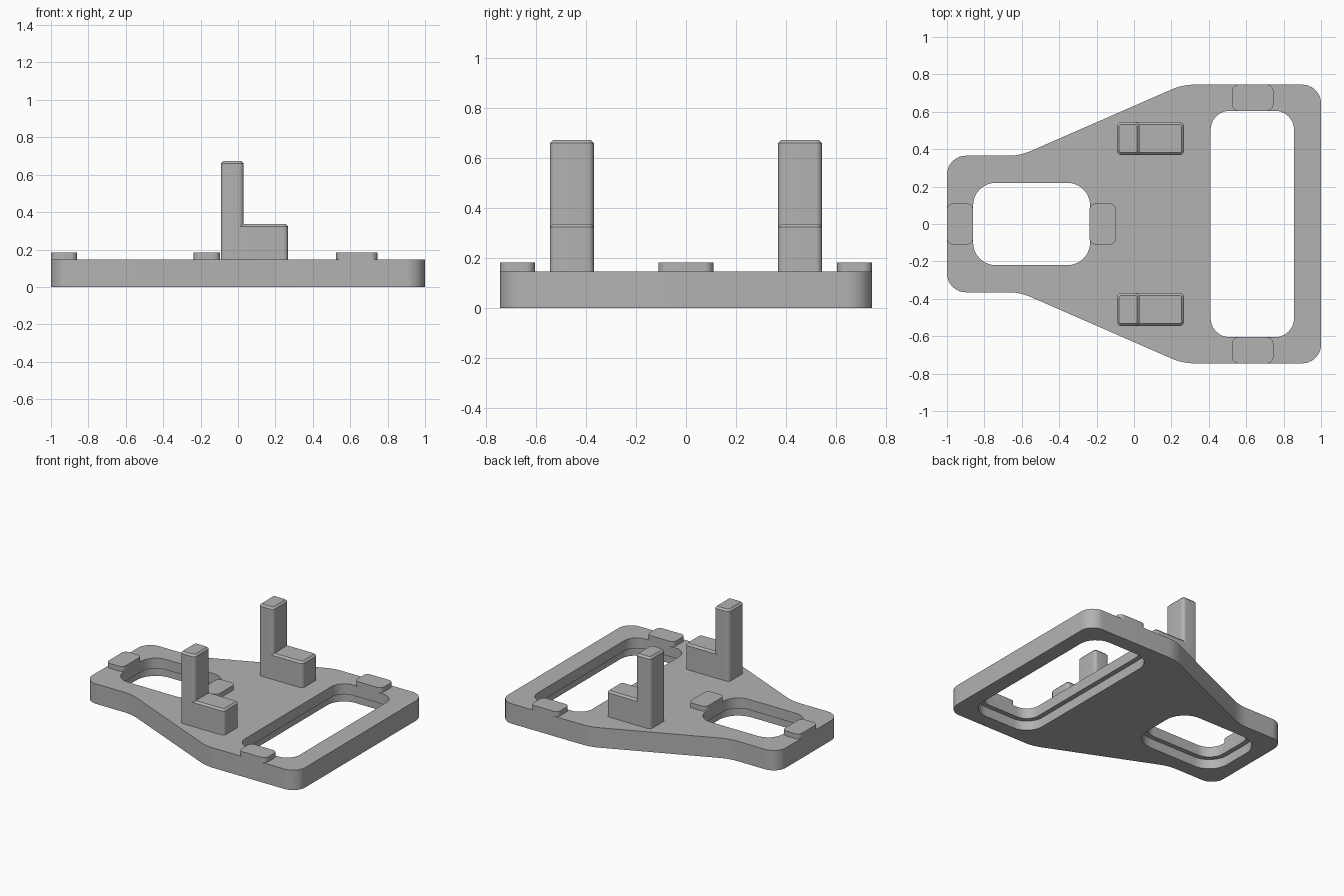
import bpy, bmesh, math
from mathutils import Vector

if "Cube" in bpy.data.objects:
    bpy.data.objects.remove(bpy.data.objects["Cube"])

grey = bpy.data.materials.new("plain grey")
grey.use_nodes = True
grey.diffuse_color = (0.45, 0.45, 0.45, 1)
grey.node_tree.nodes["Principled BSDF"].inputs["Base Color"].default_value = (0.45, 0.45, 0.45, 1)

PLATE_TOP = 0.147
TAB_TOP = 0.183


def rounded(corners, steps=8):
    """Outline from (x, y, radius) corners, each turned into an arc."""
    pts = []
    for i, (x, y, r) in enumerate(corners):
        p = Vector((x, y))
        a = (Vector(corners[i - 1][:2]) - p).normalized()
        b = (Vector(corners[(i + 1) % len(corners)][:2]) - p).normalized()
        half = a.angle(b) / 2
        centre = p + (a + b).normalized() * (r / math.sin(half))
        start = p + a * (r / math.tan(half)) - centre
        end = p + b * (r / math.tan(half)) - centre
        for k in range(steps + 1):
            t = k / steps
            pts.append(centre + start.lerp(end, t).normalized() * r)
    return pts


def rect(x0, x1, y0, y1, r):
    return rounded([(x0, y0, r), (x1, y0, r), (x1, y1, r), (x0, y1, r)])


def prism(name, outline, z0, z1, chamfer=0.0):
    """Upright solid from an outline, with an optional chamfered top rim."""
    bm = bmesh.new()
    base = bm.faces.new([bm.verts.new((p.x, p.y, z0)) for p in outline])
    top = bmesh.ops.extrude_face_region(bm, geom=[base])["geom"]
    bmesh.ops.translate(bm, vec=(0, 0, z1 - z0),
                        verts=[v for v in top if isinstance(v, bmesh.types.BMVert)])
    bmesh.ops.recalc_face_normals(bm, faces=bm.faces)
    if chamfer:
        rim = [e for e in bm.edges if all(v.co.z > z1 - 1e-4 for v in e.verts)]
        bmesh.ops.bevel(bm, geom=rim, offset=chamfer, segments=1, affect='EDGES')
    mesh = bpy.data.meshes.new(name)
    bm.to_mesh(mesh)
    bm.free()
    mesh.materials.append(grey)
    obj = bpy.data.objects.new(name, mesh)
    bpy.context.collection.objects.link(obj)
    return obj


def smooth(obj):
    bpy.ops.object.select_all(action='DESELECT')
    obj.select_set(True)
    bpy.context.view_layer.objects.active = obj
    bpy.ops.object.shade_smooth_by_angle(angle=math.radians(30))


# Base plate: narrow end widening to a broad end
side = [(-1, -0.365, 0.1), (-0.61, -0.365, 0.3), (0.26, -0.745, 0.3), (1, -0.745, 0.1)]
plate = prism("base_plate", rounded(side + [(x, -y, r) for x, y, r in reversed(side)]),
              0, PLATE_TOP)

# Two openings, each with a wider recess underneath
step = 0.035
cutters = []
for x0, x1, y, r in [(-0.86, -0.235, 0.22, 0.12), (0.41, 0.855, 0.605, 0.1)]:
    cutters.append(prism("opening_cutter", rect(x0, x1, -y, y, r), -0.1, 0.3))
    cutters.append(prism("recess_cutter", rect(x0 - step, x1 + step, -y - step, y + step, r + step),
                         -0.1, 0.07))
for cutter in cutters:
    mod = plate.modifiers.new("cut", 'BOOLEAN')
    mod.object = cutter
    mod.solver = 'EXACT'
bpy.context.view_layer.update()
cut_mesh = bpy.data.meshes.new_from_object(
    plate.evaluated_get(bpy.context.evaluated_depsgraph_get()))
plate.modifiers.clear()
plate.data = cut_mesh
for cutter in cutters:
    bpy.data.objects.remove(cutter)
smooth(plate)

# Low locating tabs around the openings
for name, x0, x1, y0, y1 in [("end_tab", -1, -0.86, -0.11, 0.11),
                             ("middle_tab", -0.238, -0.095, -0.11, 0.11),
                             ("right_tab", 0.525, 0.745, -0.745, -0.605),
                             ("left_tab", 0.525, 0.745, 0.605, 0.745)]:
    smooth(prism(name, rect(x0, x1, y0, y1, 0.035), PLATE_TOP - 0.02, TAB_TOP))

# Stepped brackets: tall post with a low block behind it
for label, y in [("right", -0.457), ("left", 0.457)]:
    smooth(prism(label + "_post", rect(-0.092, 0.03, y - 0.088, y + 0.088, 0.025),
                 PLATE_TOP - 0.02, 0.673, 0.013))
    smooth(prism(label + "_step", rect(-0.08, 0.268, y - 0.088, y + 0.088, 0.025),
                 PLATE_TOP - 0.02, 0.337, 0.013))
